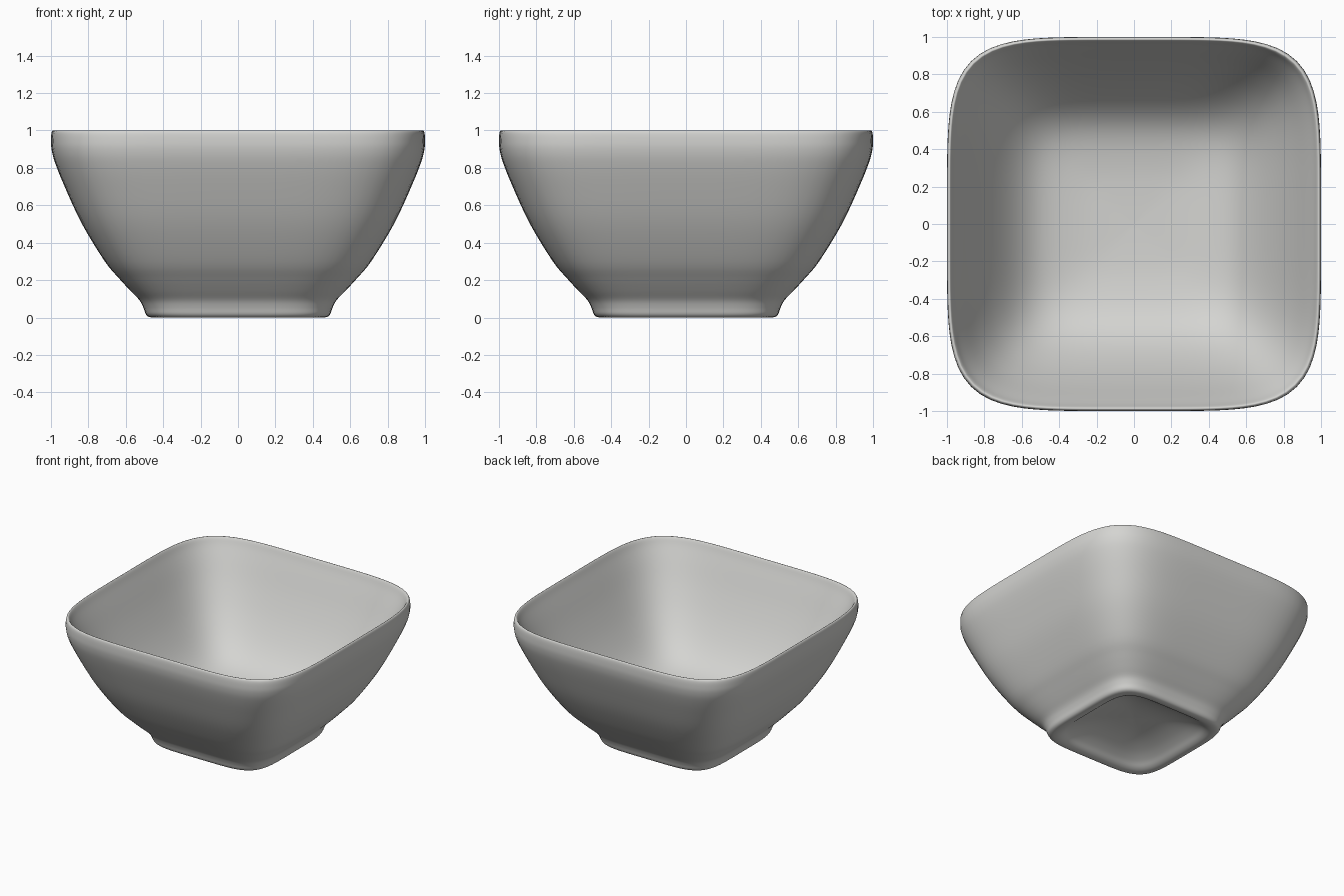
import bpy, bmesh, math
from mathutils import Vector

cube = bpy.data.objects.get("Cube")
if cube:
    bpy.data.objects.remove(cube, do_unlink=True)

SIDES = 128      # points around the bowl
STEPS = 4        # samples per profile span
SQUARE = 5       # corner squareness

# Cross-section (half width, height): underside, foot, outer wall, rim, inside
PROFILE = [(0, .125), (.12, .119), (.22, .103), (.31, .075), (.375, .043),
           (.415, .014), (.445, .002), (.475, .003), (.493, .018), (.506, .053),
           (.528, .094), (.575, .143), (.635, .208), (.712, .3), (.834, .5),
           (.927, .7), (.979, .83), (.997, .9), (1, .95),
           (.997, .988), (.988, 1), (.978, .99), (.96, .945), (.925, .867),
           (.85, .7), (.76, .53), (.66, .383), (.56, .284), (.45, .228),
           (.3, .197), (.15, .186), (0, .182)]


def smooth_path(points):
    """Catmull-Rom curve through the points."""
    pts = [Vector(p) for p in points]
    out = []
    for i in range(len(pts) - 1):
        a, b, c, d = (pts[max(i - 1, 0)], pts[i], pts[i + 1],
                      pts[min(i + 2, len(pts) - 1)])
        for k in range(STEPS):
            t = k / STEPS
            out.append((2 * b + (c - a) * t + (2 * a - 5 * b + 4 * c - d) * t ** 2
                        + (3 * b - a - 3 * c + d) * t ** 3) / 2)
    return out + [pts[-1]]


def rounded_square(angle):
    c, s = math.cos(angle), math.sin(angle)
    r = (abs(c) ** SQUARE + abs(s) ** SQUARE) ** (-1 / SQUARE)
    return r * c, r * s


# Loft the profile around a rounded square
outline = [rounded_square(2 * math.pi * i / SIDES) for i in range(SIDES)]
path = smooth_path(PROFILE)
bm = bmesh.new()
rings = [[bm.verts.new((x * p.x, y * p.x, max(0, p.y))) for x, y in outline]
         for p in path[1:-1]]
for low, high in zip(rings, rings[1:]):
    for i in range(SIDES):
        j = (i + 1) % SIDES
        bm.faces.new((low[i], low[j], high[j], high[i]))

# Close the underside and the inner floor
for ring, end in ((rings[0], path[0]), (rings[-1], path[-1])):
    centre = bm.verts.new((0, 0, end.y))
    for i in range(SIDES):
        bm.faces.new((centre, ring[i], ring[(i + 1) % SIDES]))
bmesh.ops.recalc_face_normals(bm, faces=bm.faces)

mesh = bpy.data.meshes.new("bowl")
bm.to_mesh(mesh)
bm.free()
mesh.shade_smooth()
bowl = bpy.data.objects.new("bowl", mesh)
bpy.context.collection.objects.link(bowl)

# Glazed ceramic
colour = (.66, .66, .64, 1)
mat = bpy.data.materials.new("warm grey ceramic")
mat.use_nodes = True
mat.diffuse_color = colour
mat.node_tree.nodes["Principled BSDF"].inputs["Base Color"].default_value = colour
mesh.materials.append(mat)
